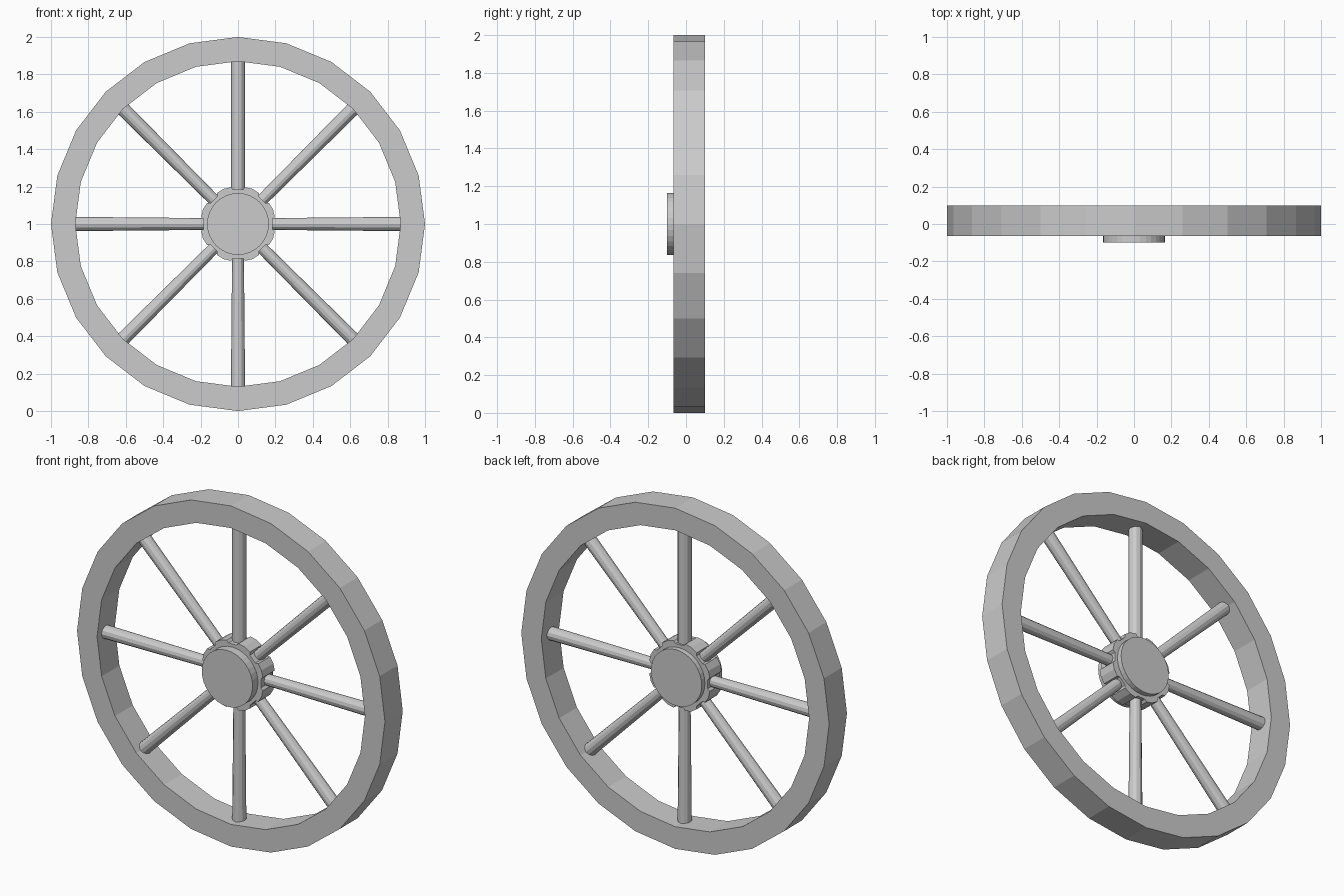
import bpy, bmesh
from math import sin, cos, radians, tau
from mathutils import Matrix

if "Cube" in bpy.data.objects:
    bpy.data.objects.remove(bpy.data.objects["Cube"])

grey = bpy.data.materials.new("plain_grey")
grey.use_nodes = True
grey.diffuse_color = (0.6, 0.6, 0.6, 1)
grey.node_tree.nodes["Principled BSDF"].inputs["Base Color"].default_value = (0.6, 0.6, 0.6, 1)

CENTRE_Z = 1.0
SPOKES = 8


def finish(bm, name):
    """Turn a bmesh into a grey object placed at the wheel centre."""
    bmesh.ops.recalc_face_normals(bm, faces=bm.faces)
    mesh = bpy.data.meshes.new(name)
    bm.to_mesh(mesh)
    bm.free()
    mesh.materials.append(grey)
    obj = bpy.data.objects.new(name, mesh)
    obj.location.z = CENTRE_Z
    bpy.context.collection.objects.link(obj)
    return obj


def loop(bm, outline, y):
    """Ring of vertices from (angle, radius) pairs at depth y."""
    return [bm.verts.new((r * sin(a), y, r * cos(a))) for a, r in outline]


def bridge(bm, a, b):
    n = len(a)
    for i in range(n):
        bm.faces.new((a[i], a[(i + 1) % n], b[(i + 1) % n], b[i]))


def circle(n, r):
    return [(tau * i / n, r) for i in range(n)]


def disc(name, outline, front, back):
    bm = bmesh.new()
    a, b = loop(bm, outline, front), loop(bm, outline, back)
    bridge(bm, a, b)
    bm.faces.new(a)
    bm.faces.new(b)
    return finish(bm, name)


# Faceted rim with a rectangular cross-section
bm = bmesh.new()
section = [(1.0, -0.065), (1.0, 0.1), (0.87, 0.1), (0.87, -0.065)]
rings = [loop(bm, circle(24, r), y) for r, y in section]
for i in range(4):
    bridge(bm, rings[i], rings[(i + 1) % 4])
finish(bm, "rim")

# Hub drum
disc("hub", circle(32, 0.165), -0.1, 0.09)

# Hub collar, dipping in where each spoke enters
collar = []
for s in range(SPOKES):
    for offset, r in ((-11, 0.2), (-8, 0.185), (8, 0.185), (11, 0.2), (22.5, 0.203)):
        collar.append((tau * s / SPOKES + radians(offset), r))
disc("hub_collar", collar, -0.05, 0.06)

# Round spokes, slightly thinner towards the hub
for s in range(SPOKES):
    bm = bmesh.new()
    inner = 0.038 if s == 0 else 0.031
    bmesh.ops.create_cone(bm, cap_ends=True, segments=12, radius1=inner,
                          radius2=0.038, depth=0.78,
                          matrix=Matrix.Translation((0, 0, 0.49)))
    turn = Matrix.Translation((0, 0.012, 0)) @ Matrix.Rotation(tau * s / SPOKES, 4, 'Y')
    bmesh.ops.transform(bm, matrix=turn, verts=bm.verts)
    finish(bm, f"spoke_{s + 1}")
